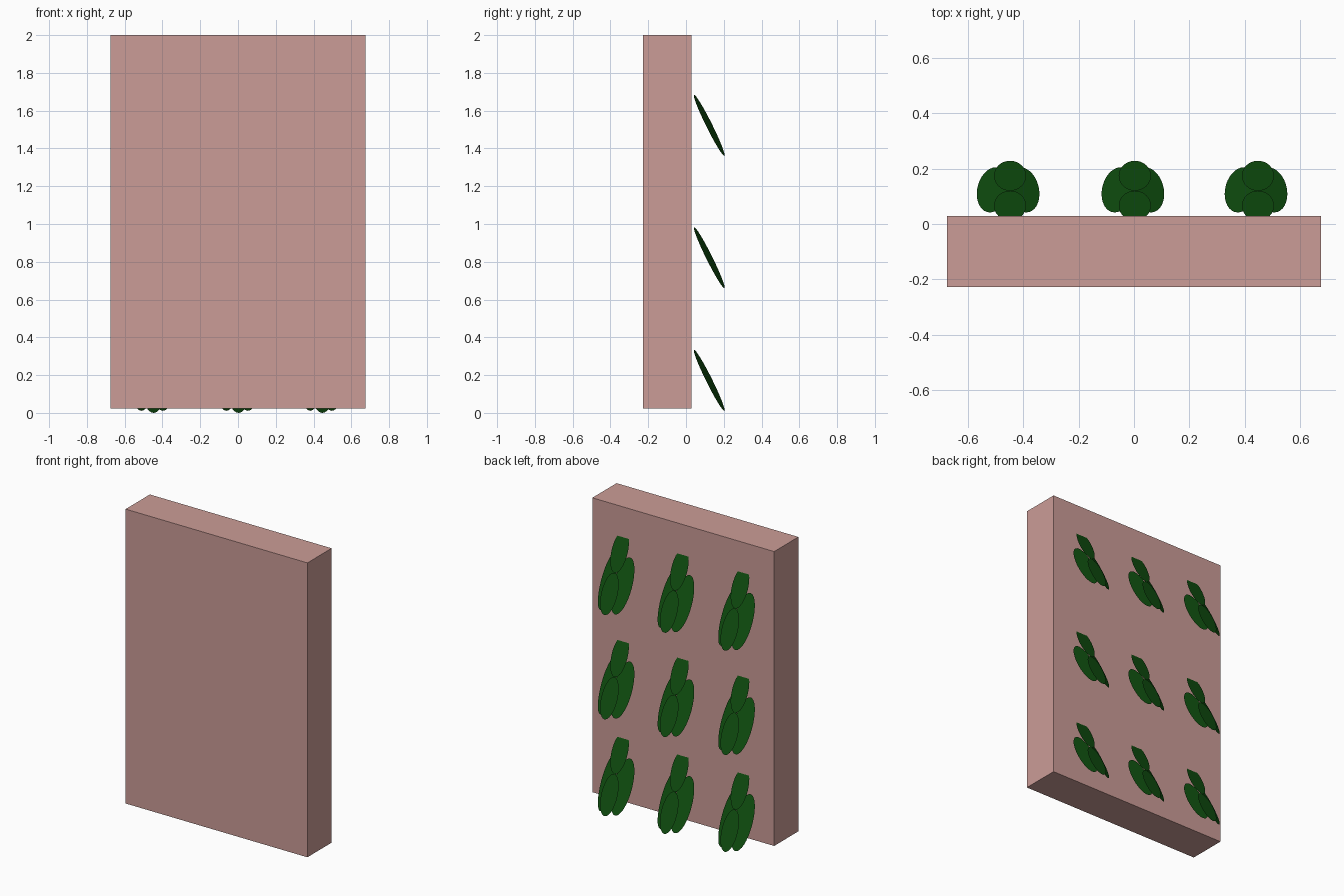
import bpy, bmesh, math
from mathutils import Vector

if "Cube" in bpy.data.objects:
    bpy.data.objects.remove(bpy.data.objects["Cube"])


def material(name, rgb):
    m = bpy.data.materials.new(name)
    m.diffuse_color = (*rgb, 1)
    m.use_nodes = True
    m.node_tree.nodes["Principled BSDF"].inputs["Base Color"].default_value = m.diffuse_color
    return m


pink = material("dusty pink", (0.60, 0.335, 0.31))
green = material("dark leaf green", (0.0045, 0.072, 0.0045))


def finish(bm, name, mat):
    me = bpy.data.meshes.new(name)
    bm.to_mesh(me)
    bm.free()
    me.materials.append(mat)
    ob = bpy.data.objects.new(name, me)
    bpy.context.collection.objects.link(ob)
    return ob


# wall slab
bm = bmesh.new()
bmesh.ops.create_cube(bm, size=1)
for v in bm.verts:
    v.co = Vector((v.co.x * 1.35, v.co.y * 0.257 - 0.0995, v.co.z * 1.976 + 1.012))
finish(bm, "wall_panel", pink)


def leaf(bm, centre, along, across, n=32):
    """Flat oval leaf spanned by two half-axis vectors."""
    vs = []
    for i in range(n):
        a = 2 * math.pi * i / n
        vs.append(bm.verts.new(centre + along * math.cos(a) + across * math.sin(a)))
    f = bm.faces.new(vs)
    f.normal_update()
    if f.normal.y < 0:
        f.normal_flip()


# leaf clusters hanging off the back, three columns by three rows
down = Vector((0, 0.054, -0.121))        # half length of the upper and lower leaves
side_down = Vector((0, 0.080, -0.161))   # half length of the side leaves
normal = Vector((0, 0.914, 0.407))
for r, z in enumerate((0.0, 0.65, 1.35)):
    for c, x in enumerate((-0.447, 0.003, 0.447)):
        bm = bmesh.new()
        for y in (0.066, 0.174):         # upper and lower leaves, one sloping plane
            leaf(bm, Vector((x, y, z + (0.228 - y) * 2.24)), down, Vector((0.058, 0, 0)))
        for s, dx in ((-1, -0.062), (1, 0.048)):   # side leaves droop toward the wall
            leaf(bm, Vector((x + dx, 0.123, z + 0.172)), side_down,
                 Vector((s * 0.058, 0, 0)) - normal * 0.016)
        finish(bm, f"leaf_cluster_{r}_{c}", green)
